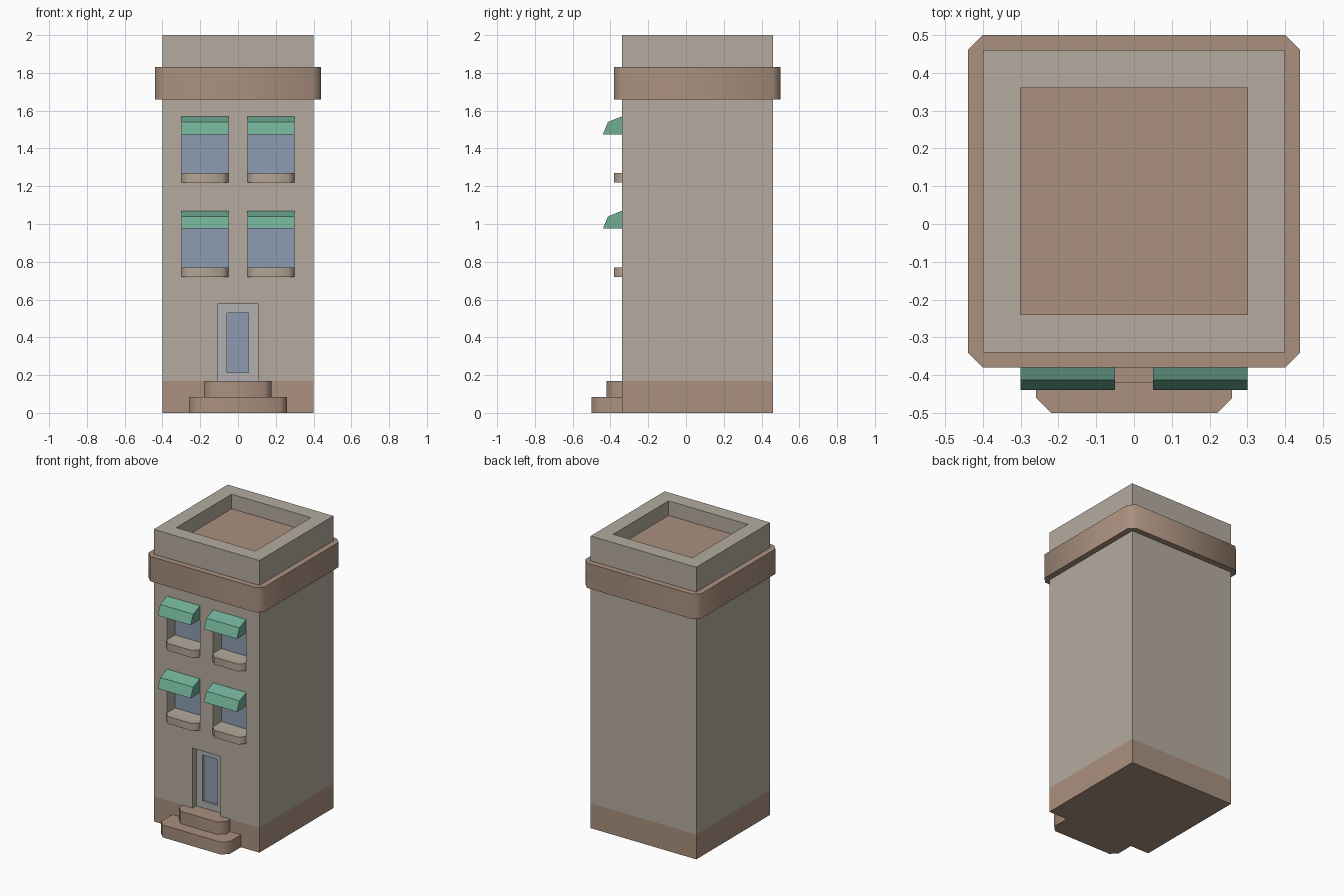
import bpy, bmesh, math

if "Cube" in bpy.data.objects:
    bpy.data.objects.remove(bpy.data.objects["Cube"])


def material(name, rgb):
    m = bpy.data.materials.new(name)
    m.diffuse_color = (*rgb, 1)
    m.use_nodes = True
    m.node_tree.nodes["Principled BSDF"].inputs["Base Color"].default_value = m.diffuse_color
    return m


STONE = material("stone", (0.46, 0.41, 0.35))
BROWN = material("brown_stone", (0.40, 0.28, 0.21))
SILL = material("sill_stone", (0.46, 0.37, 0.30))
GREEN = material("awning_green", (0.16, 0.42, 0.30))
GLASS = material("glass", (0.27, 0.33, 0.44))
DOOR = material("door_grey", (0.44, 0.43, 0.43))


def finish(name, bm, mat, smooth=False):
    bmesh.ops.recalc_face_normals(bm, faces=bm.faces)
    me = bpy.data.meshes.new(name)
    bm.to_mesh(me)
    bm.free()
    me.materials.append(mat)
    ob = bpy.data.objects.new(name, me)
    bpy.context.collection.objects.link(ob)
    if smooth:
        bpy.ops.object.select_all(action='DESELECT')
        ob.select_set(True)
        bpy.context.view_layer.objects.active = ob
        bpy.ops.object.shade_smooth_by_angle(angle=math.radians(50))
    return ob


def prism(bm, points, offset):
    """Extrude a closed polygon along an offset."""
    face = bm.faces.new([bm.verts.new(p) for p in points])
    out = bmesh.ops.extrude_face_region(bm, geom=[face], use_keep_orig=True)
    verts = [g for g in out["geom"] if isinstance(g, bmesh.types.BMVert)]
    bmesh.ops.translate(bm, verts=verts, vec=offset)


def add_box(bm, x0, x1, y0, y1, z0, z1):
    prism(bm, [(x0, y0, z0), (x1, y0, z0), (x1, y1, z0), (x0, y1, z0)], (0, 0, z1 - z0))


def boxes(name, mat, *dims):
    bm = bmesh.new()
    for d in dims:
        add_box(bm, *d)
    return finish(name, bm, mat)


def front_slab(name, mat, x0, x1, y0, y1, z0, z1, c):
    """Slab with its two front corners chamfered."""
    bm = bmesh.new()
    prism(bm, [(x0, y1, z0), (x0, y0 + c, z0), (x0 + c, y0, z0), (x1 - c, y0, z0),
               (x1, y0 + c, z0), (x1, y1, z0)], (0, 0, z1 - z0))
    return finish(name, bm, mat, smooth=True)


WALL = -0.34
windows = [(x, z) for z in (0.72, 1.22) for x in (-0.30, 0.05)]

# Plinth and main tower
boxes("plinth", BROWN, (-0.4, 0.4, WALL, 0.46, 0, 0.17))
tower = boxes("tower", STONE, (-0.4, 0.4, WALL, 0.46, 0.17, 2))

# Openings for windows, doorway and sunken roof
cuts = [(x, x + 0.25, -0.5, -0.25, z + 0.05, z + 0.255) for x, z in windows]
cuts += [(-0.105, 0.105, -0.5, -0.28, 0.1, 0.58), (-0.3, 0.3, -0.24, 0.36, 1.89, 2.2)]
cutter = boxes("opening_cutter", STONE, *cuts)
cutter.hide_render = True
mod = tower.modifiers.new("openings", 'BOOLEAN')
mod.operation = 'DIFFERENCE'
mod.solver = 'EXACT'
mod.object = cutter
bpy.context.view_layer.objects.active = tower
bpy.ops.object.modifier_apply(modifier=mod.name)
bpy.data.objects.remove(cutter)

# Roof floor
boxes("roof_floor", BROWN, (-0.3, 0.3, -0.24, 0.36, 1.88, 1.9))

# Cornice: chamfered ring around the tower
bm = bmesh.new()
X, Y0, Y1, C = 0.44, -0.38, 0.50, 0.04
prism(bm, [(-X, Y0 + C, 1.66), (-X + C, Y0, 1.66), (X - C, Y0, 1.66), (X, Y0 + C, 1.66),
           (X, Y1 - C, 1.66), (X - C, Y1, 1.66), (-X + C, Y1, 1.66), (-X, Y1 - C, 1.66)],
      (0, 0, 0.17))
bmesh.ops.delete(bm, geom=[f for f in bm.faces if abs(f.normal.z) > 0.9], context='FACES_ONLY')
for z in (1.66, 1.83):
    rim = [e for e in bm.edges if all(abs(v.co.z - z) < 1e-4 for v in e.verts)]
    out = bmesh.ops.extrude_edge_only(bm, edges=rim)
    for v in [g for g in out["geom"] if isinstance(g, bmesh.types.BMVert)]:
        v.co.x = max(-0.4, min(0.4, v.co.x))
        v.co.y = max(WALL, min(0.46, v.co.y))
bmesh.ops.remove_doubles(bm, verts=bm.verts, dist=1e-4)
finish("cornice", bm, BROWN, smooth=True)

# Windows: pane, sill and awning
for i, (x, z) in enumerate(windows, 1):
    boxes(f"window_pane_{i}", GLASS, (x, x + 0.25, -0.252, -0.24, z + 0.05, z + 0.255))
    front_slab(f"window_sill_{i}", SILL, x, x + 0.25, -0.38, WALL, z, z + 0.05, 0.035)
    bm = bmesh.new()
    prism(bm, [(x, WALL, z + 0.255), (x, -0.44, z + 0.255), (x, -0.413, z + 0.32),
               (x, WALL, z + 0.35)], (0.25, 0, 0))
    finish(f"awning_{i}", bm, GREEN)

# Door frame with inset glass
F, B = -0.30, -0.28
boxes("door_frame", DOOR, (-0.105, -0.058, F, B, 0.17, 0.58), (0.056, 0.105, F, B, 0.17, 0.58),
      (-0.058, 0.056, F, B, 0.17, 0.215), (-0.058, 0.056, F, B, 0.53, 0.58))
boxes("door_glass", GLASS, (-0.058, 0.056, -0.285, B, 0.215, 0.53))

# Entrance steps
front_slab("lower_step", BROWN, -0.26, 0.26, -0.5, WALL, 0, 0.085, 0.04)
front_slab("upper_step", BROWN, -0.18, 0.178, -0.42, WALL, 0.085, 0.17, 0.04)
